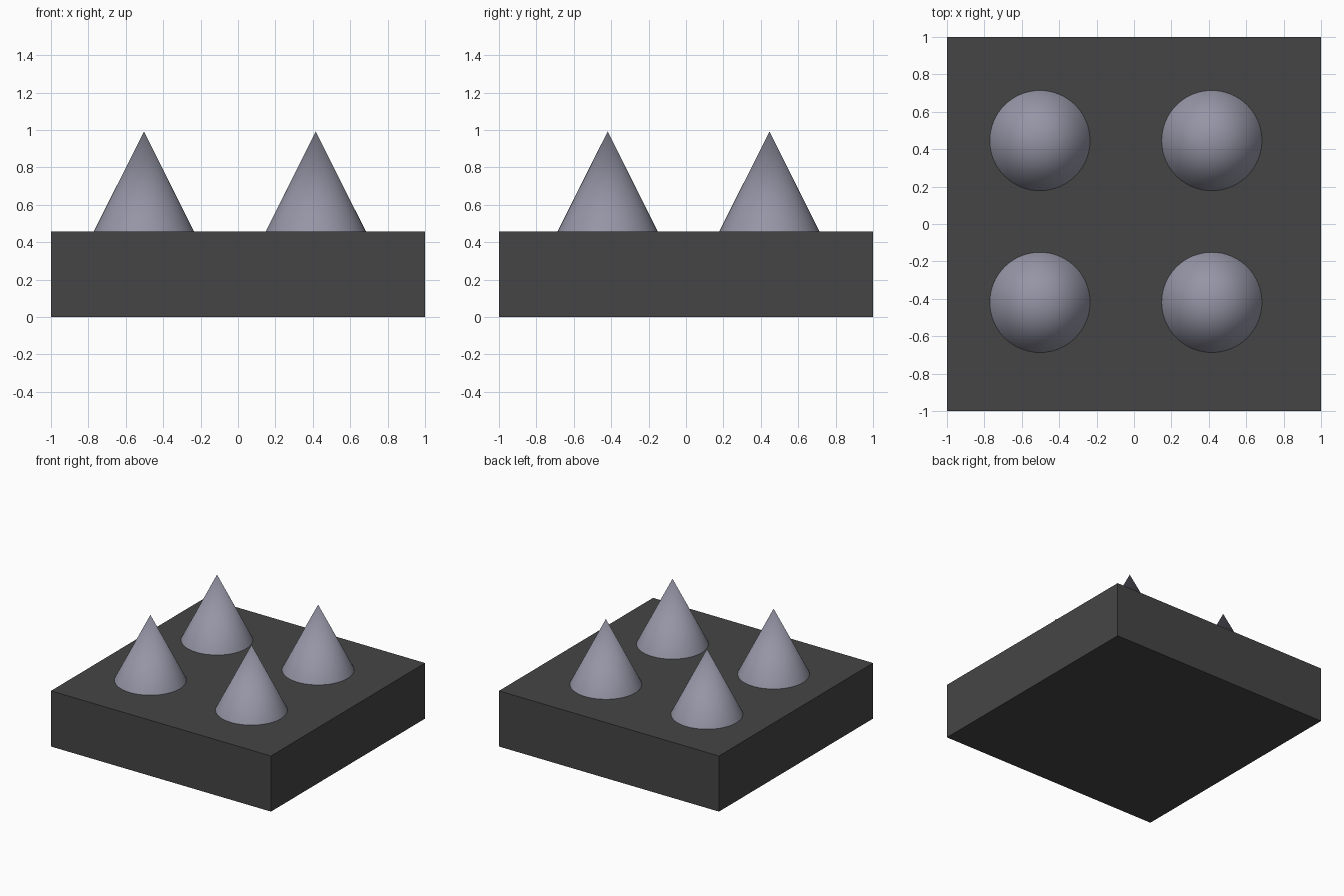
import bpy
import math

if "Cube" in bpy.data.objects:
    bpy.data.objects.remove(bpy.data.objects["Cube"])

BASE_TOP = 0.457
RADIUS = 0.268
HEIGHT = 0.535


def material(name, color):
    mat = bpy.data.materials.new(name)
    mat.diffuse_color = (*color, 1)
    mat.use_nodes = True
    mat.node_tree.nodes["Principled BSDF"].inputs["Base Color"].default_value = mat.diffuse_color
    return mat


dark = material("dark_grey", (0.06, 0.06, 0.06))
pale = material("blue_grey", (0.30, 0.30, 0.38))

# Square slab
bpy.ops.mesh.primitive_cube_add(size=1, location=(0, 0, BASE_TOP / 2))
slab = bpy.context.object
slab.name = "base_slab"
slab.scale = (2, 2, BASE_TOP)
bpy.ops.object.transform_apply(location=False, rotation=False, scale=True)
slab.data.materials.append(dark)

# Four conical spikes, slightly off-centre on the slab
for side, x in (("left", -0.503), ("right", 0.416)):
    for end, y in (("front", -0.419), ("back", 0.446)):
        bpy.ops.mesh.primitive_cone_add(
            vertices=64, radius1=RADIUS, radius2=0, depth=HEIGHT,
            location=(x, y, BASE_TOP + HEIGHT / 2))
        spike = bpy.context.object
        spike.name = f"spike_{end}_{side}"
        spike.data.materials.append(pale)
        bpy.ops.object.shade_smooth_by_angle(angle=math.radians(30))
